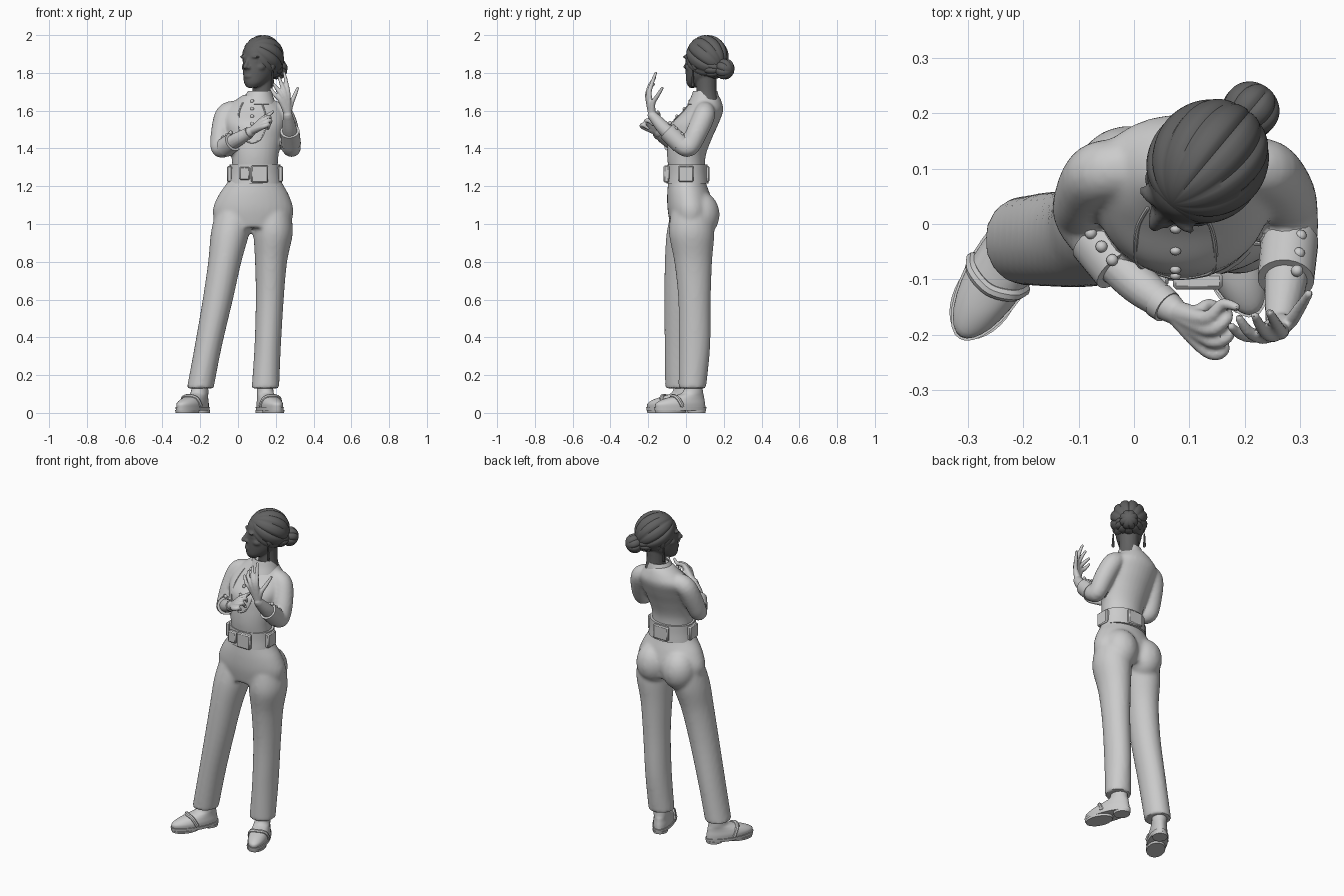
import bpy, bmesh, math
from mathutils import Vector, Matrix
from mathutils.bvhtree import BVHTree

dark = bpy.data.materials.new("dark_grey")
dark.diffuse_color = (0.12, 0.12, 0.12, 1)


def catmull(rows, n=5):
    """Smoothly interpolate rows of numbers."""
    out = []
    for i in range(len(rows) - 1):
        a, b, c, d = (rows[max(0, min(len(rows) - 1, i + k))] for k in (-1, 0, 1, 2))
        for s in range(n):
            t = s / n
            out.append([0.5 * (2*q + (r-p)*t + (2*p-5*q+4*r-w)*t*t + (3*q-p-3*r+w)*t**3)
                        for p, q, r, w in zip(a, b, c, d)])
    return out + [list(rows[-1])]


def skin(bm, rings, seg=28, cap=True):
    """Bridge rings given as (centre, u axis, v axis)."""
    loops = [[bm.verts.new(c + u * math.cos(2*math.pi*k/seg) + v * math.sin(2*math.pi*k/seg))
              for k in range(seg)] for c, u, v in rings]
    for a, b in zip(loops, loops[1:]):
        for k in range(seg):
            bm.faces.new((a[k], a[(k+1) % seg], b[(k+1) % seg], b[k]))
    if cap:
        bm.faces.new(loops[0])
        bm.faces.new(loops[-1])


def loft(bm, rows, n=5, seg=32, cap=True):
    """Stack of level ellipses: (z, cx, cy, rx, ry)."""
    skin(bm, [(Vector((x, y, z)), Vector((rx, 0, 0)), Vector((0, ry, 0)))
              for z, x, y, rx, ry in catmull(rows, n)], seg, cap)


def limb(bm, rows, n=5, seg=16, rounded=True):
    """Tube along a path: (x, y, z, radius)."""
    rows = catmull(rows, n)
    pts = [Vector(r[:3]) for r in rows]
    rings, u = [], None
    for i, r in enumerate(rows):
        t = (pts[min(i+1, len(pts)-1)] - pts[max(i-1, 0)]).normalized()
        u = t.orthogonal() if u is None else u - t * u.dot(t)
        u.normalize()
        v = t.cross(u)
        ks = [0]
        if rounded and i == 0:
            ks = [-.9, -.6, 0]
        elif rounded and i == len(rows) - 1:
            ks = [0, .6, .9]
        for k in ks:
            q = r[3] * math.sqrt(1 - k*k)
            rings.append((pts[i] + t * r[3] * k, u * q, v * q))
    skin(bm, rings, seg)


def ball(bm, loc, rad, seg=24, lobes=0, depth=0, tilt=0):
    """Ellipsoid, optionally with grooves from pole to pole."""
    vs = bmesh.ops.create_uvsphere(bm, u_segments=seg, v_segments=seg // 2, radius=1)['verts']
    R = Matrix.Translation(loc) @ Matrix.Rotation(tilt, 4, 'X') @ Matrix.Diagonal((*rad, 1))
    for v in vs:
        f = 1 - depth * (1 - abs(math.sin(lobes * math.atan2(v.co.y, v.co.x) / 2)))**2 if lobes else 1
        v.co = R @ Vector((v.co.x * f, v.co.y * f, v.co.z))


def box(bm, loc, size):
    bmesh.ops.create_cube(bm, size=1, matrix=Matrix.Translation(loc) @ Matrix.Diagonal((*size, 1)))


def make(name, bm, M=None, voxel=0, smooth=0, mat=None, thick=0, bevel=0):
    if M:
        bm.transform(M)
    bmesh.ops.recalc_face_normals(bm, faces=bm.faces)
    me = bpy.data.meshes.new(name)
    bm.to_mesh(me)
    bm.free()
    ob = bpy.data.objects.new(name, me)
    bpy.context.collection.objects.link(ob)
    if thick:
        ob.modifiers.new("thick", 'SOLIDIFY').thickness = thick
    if bevel:
        ob.modifiers.new("bevel", 'BEVEL').width = bevel
    if voxel:
        m = ob.modifiers.new("fuse", 'REMESH')
        m.mode, m.voxel_size = 'VOXEL', voxel
        s = ob.modifiers.new("soften", 'SMOOTH')
        s.iterations, s.factor = smooth, 0.5
    bpy.context.view_layer.update()
    me = bpy.data.meshes.new_from_object(ob.evaluated_get(bpy.context.evaluated_depsgraph_get()))
    ob.modifiers.clear()
    ob.data = me
    me.polygons.foreach_set("use_smooth", [True] * len(me.polygons))
    me.set_sharp_from_angle(angle=math.radians(40))
    if mat:
        me.materials.clear()
        me.materials.append(mat)
    return ob


new = bmesh.new

# trousers: two legs, pelvis and seat fused
bm = new()
loft(bm, [(.13, -.2, -.03, .071, .08), (.35, -.158, -.028, .072, .085), (.6, -.107, -.025, .08, .09),
          (.8, -.07, -.012, .088, .1), (.95, -.042, .012, .102, .115), (1.06, -.02, .03, .1, .11)])
loft(bm, [(.13, .145, .033, .073, .073), (.35, .157, .045, .07, .083), (.6, .168, .045, .074, .086),
          (.8, .175, .038, .085, .1), (.95, .186, .03, .104, .12), (1.06, .18, .03, .1, .11)])
loft(bm, [(.98, .08, .025, .195, .105), (1.07, .08, .025, .214, .122), (1.15, .083, .015, .188, .115),
          (1.22, .088, .005, .145, .1), (1.27, .09, .005, .125, .095)])
for x in (-.01, .165):
    ball(bm, (x, .078, 1.05), (.1, .1, .12))
make("trousers", bm, voxel=.011, smooth=5)

# blouse: torso and three-quarter sleeves fused
bm = new()
loft(bm, [(1.27, .09, .005, .12, .095), (1.36, .09, .002, .124, .102), (1.45, .09, .02, .142, .116),
          (1.53, .088, .045, .158, .127), (1.6, .085, .09, .155, .107), (1.65, .09, .105, .11, .083),
          (1.685, .1, .105, .07, .065)])
limb(bm, [(-.02, .1, 1.6, .055), (-.065, .09, 1.575, .058), (-.088, .05, 1.48, .056),
          (-.095, .015, 1.405, .05), (-.065, -.03, 1.405, .048), (-.035, -.07, 1.43, .042)])
limb(bm, [(.2, .1, 1.6, .052), (.24, .095, 1.57, .058), (.27, .055, 1.48, .057),
          (.283, .015, 1.405, .05), (.281, -.03, 1.425, .05), (.276, -.08, 1.475, .042)])
blouse = make("blouse", bm, voxel=.009, smooth=5)
tree = BVHTree.FromPolygons([v.co for v in blouse.data.vertices], [p.vertices for p in blouse.data.polygons])


def on_chest(x, z):
    hit = tree.ray_cast(Vector((x, -.5, z)), Vector((0, 1, 0)))[0]
    return hit.y if hit else 0


# chest panel piping and front buttons
bm = new()
limb(bm, [(x, on_chest(x, z), z, .004) for x, z in
          [(.025, 1.64), (.008, 1.6), (.003, 1.56), (.006, 1.5), (.03, 1.45), (.075, 1.43),
           (.12, 1.45), (.144, 1.5), (.147, 1.56), (.14, 1.6), (.125, 1.64)]], seg=6)
make("chest_piping", bm)
bm = new()
for z in (1.65, 1.61, 1.57, 1.53, 1.49):
    ball(bm, (.075, on_chest(.075, z) - .002, z), (.01, .008, .01), 12)
make("front_buttons", bm)

# cuffs with buttons
for side, a, b in (("right", (-.068, -.026, 1.405), (-.025, -.08, 1.435)),
                   ("left", (.281, -.03, 1.425), (.274, -.1, 1.492))):
    bm = new()
    limb(bm, [(*a, .052), (*b, .051)], rounded=False, seg=24)
    make(side + "_cuff", bm)
    bm = new()
    d = Vector((-.012, .012, .05)) if side == "right" else Vector((.02, .012, .046))
    for t in (.05, .5, .95):
        ball(bm, Vector(a).lerp(Vector(b), t) + d, (.011, .011, .011), 12)
    make(side + "_cuff_buttons", bm)


# forearms and hands: each finger runs wrist - knuckle - joint - tip
def hand(name, arm, wrist, fingers):
    bm = new()
    limb(bm, arm)
    for k, j, t in fingers:
        limb(bm, [(*wrist, .021), (*k, .014), (*j, .011), (*t, .008)], seg=10)
    make(name, bm, voxel=.0045, smooth=3)


hand("right_hand", [(-.05, -.05, 1.42, .04), (.01, -.11, 1.455, .037), (.07, -.155, 1.49, .026)],
     (.07, -.155, 1.49),
     [((.13, -.17, 1.555), (.16, -.145, 1.575), (.185, -.15, 1.595)),
      ((.135, -.19, 1.55), (.168, -.17, 1.565), (.165, -.15, 1.54)),
      ((.138, -.21, 1.535), (.172, -.2, 1.548), (.165, -.175, 1.525)),
      ((.132, -.228, 1.515), (.162, -.228, 1.525), (.158, -.2, 1.505)),
      ((.11, -.16, 1.525), (.135, -.145, 1.515), (.16, -.155, 1.505))])
hand("left_hand", [(.28, -.05, 1.445, .042), (.272, -.12, 1.51, .037), (.263, -.178, 1.575, .026)],
     (.262, -.18, 1.585),
     [((.265, -.195, 1.685), (.256, -.18, 1.745), (.245, -.16, 1.8)),
      ((.25, -.2, 1.685), (.232, -.19, 1.735), (.218, -.165, 1.775)),
      ((.235, -.203, 1.675), (.208, -.195, 1.715), (.19, -.17, 1.74)),
      ((.225, -.2, 1.655), (.195, -.2, 1.685), (.175, -.185, 1.715)),
      ((.282, -.175, 1.64), (.3, -.15, 1.68), (.316, -.125, 1.72))])

# bracelet on the right wrist
bm = new()
limb(bm, [(.045, -.138, 1.475, .033), (.06, -.15, 1.485, .031)], rounded=False)
make("bracelet", bm)

# collar
bm = new()
loft(bm, [(1.635, .105, .095, .095, .088), (1.67, .11, .1, .078, .075), (1.705, .115, .102, .062, .064)], cap=False)
make("collar", bm, thick=.01)

# belt, buckle and side panels
bm = new()
loft(bm, [(1.215, .09, .008, .142, .112), (1.265, .09, .008, .136, .108), (1.315, .09, .008, .134, .107)], cap=False)
make("belt", bm, thick=.014)
bm = new()
for loc, size in (((.115, -.103, 1.265), (.09, .03, .09)), ((.035, -.1, 1.268), (.055, .026, .07)),
                  ((.09, .113, 1.265), (.1, .022, .085)), ((.225, 0, 1.265), (.026, .08, .085)),
                  ((-.045, 0, 1.265), (.026, .08, .085))):
    box(bm, loc, size)
make("belt_panels", bm, bevel=.006)

# shoes: sole, heel, upper and strap, toe towards local -y
for side, pos, turn in (("right", (-.24, -.082, 0), -31), ("left", (.168, -.03, 0), 20)):
    M = Matrix.Translation(pos) @ Matrix.Rotation(math.radians(turn), 4, 'Z')
    bm = new()
    loft(bm, [(.012, 0, 0, .057, .143), (.03, 0, 0, .059, .146)], 1)
    loft(bm, [(0, 0, -.055, .052, .082), (.014, 0, -.055, .055, .086)], 1)
    loft(bm, [(0, 0, .092, .042, .047), (.015, 0, .092, .044, .05)], 1)
    make(side + "_sole", bm, M)
    bm = new()
    loft(bm, [(.028, 0, 0, .054, .14), (.05, 0, 0, .055, .138), (.072, 0, .018, .05, .116),
              (.09, 0, .048, .045, .083), (.108, 0, .07, .043, .056), (.15, 0, .075, .042, .046)], 4)
    make(side + "_shoe", bm, M)
    bm = new()
    limb(bm, [(-.054, -.01, .04, .012), (-.04, -.03, .078, .012), (0, -.042, .088, .012),
              (.04, -.03, .078, .012), (.054, -.01, .04, .012)], seg=8)
    make(side + "_shoe_strap", bm, M)

# head with face, built facing local -y and then turned
H = Matrix.Translation((.122, .1, 0)) @ Matrix.Rotation(math.radians(-40), 4, 'Z')
bm = new()
loft(bm, [(1.722, 0, -.075, .026, .024), (1.745, 0, -.055, .05, .058), (1.78, 0, -.025, .067, .091),
          (1.83, 0, -.01, .078, .105), (1.88, 0, 0, .083, .11), (1.93, 0, .003, .078, .1),
          (1.965, 0, .005, .05, .065)])
limb(bm, [(0, -.105, 1.875, .009), (0, -.12, 1.85, .011), (0, -.132, 1.832, .013)])
ball(bm, (0, -.108, 1.782), (.026, .014, .013))
ball(bm, (0, -.09, 1.737), (.024, .018, .018))
for s in (-1, 1):
    ball(bm, (s * .014, -.118, 1.829), (.01, .011, .009))
    ball(bm, (s * .036, -.098, 1.885), (.028, .012, .009))
    ball(bm, (s * .034, -.092, 1.862), (.016, .01, .008))
    ball(bm, (s * .082, .0, 1.845), (.012, .02, .032))
    ball(bm, (s * .05, -.06, 1.83), (.024, .03, .022))
limb(bm, [(0, .02, 1.62, .062), (0, .012, 1.7, .054), (0, .01, 1.8, .056)])
make("head", bm, H, voxel=.006, smooth=3, mat=dark)

# swept-back hair, bun and earrings
bm = new()
ball(bm, (0, .017, 1.884), (.106, .116, .119), 80, 12, .09, math.radians(58))
ball(bm, (0, .07, 1.83), (.078, .06, .065), 60, 10, .09, math.radians(80))
make("hair", bm, H, mat=dark)
bm = new()
ball(bm, (0, .138, 1.82), (.053, .056, .05), 48, 8, .1, math.radians(75))
make("hair_bun", bm, H, mat=dark)
bm = new()
for s in (-1, 1):
    limb(bm, [(s * .088, -.01, 1.81, .004), (s * .088, -.01, 1.77, .006), (s * .088, -.01, 1.735, .009)], seg=8)
make("earrings", bm, H, mat=dark)
